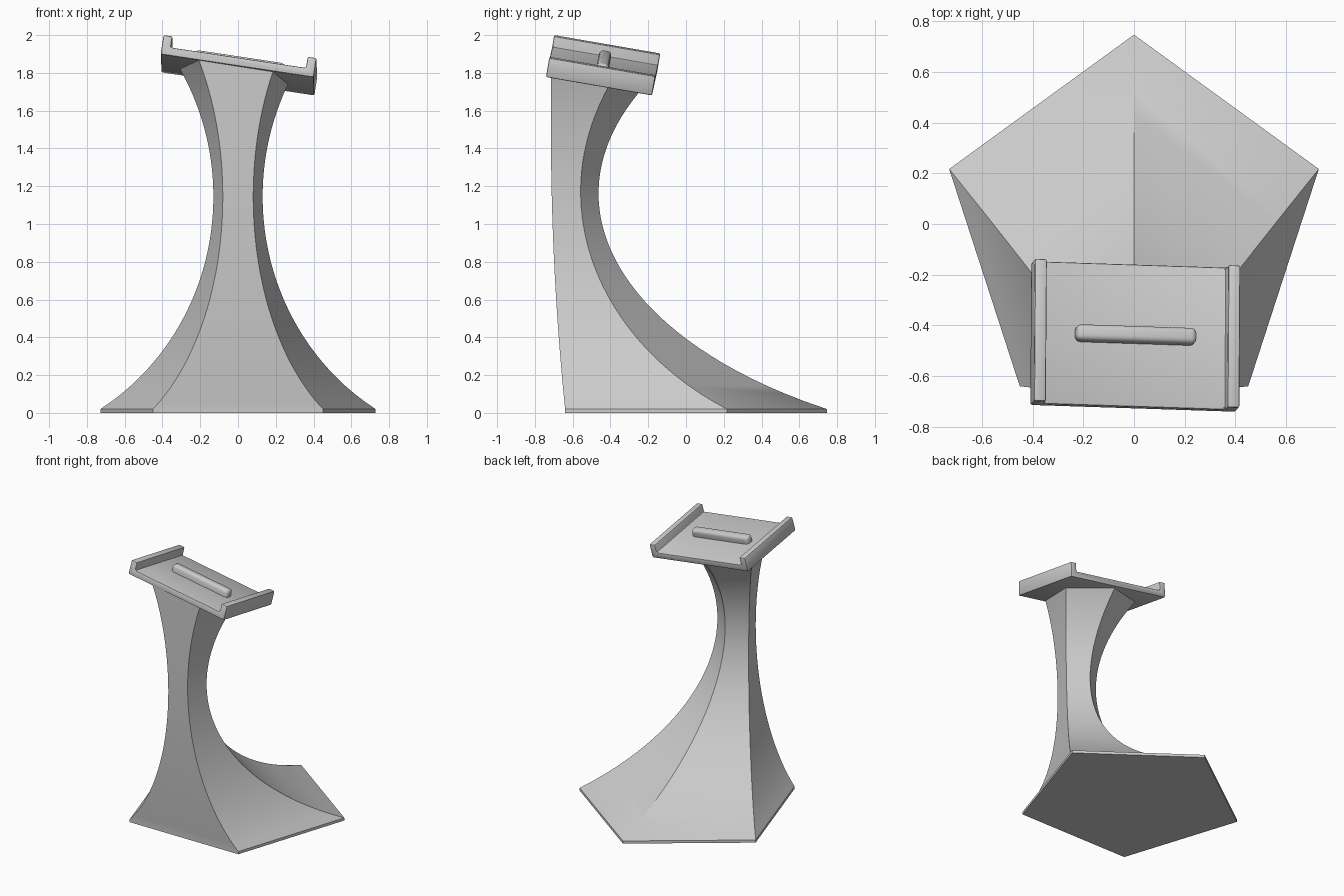
import bpy
import bmesh
import math
from mathutils import Matrix, Vector

cube = bpy.data.objects.get("Cube")
if cube:
    bpy.data.objects.remove(cube, do_unlink=True)

grey = bpy.data.materials.new("plain grey")
grey.use_nodes = True
colour = (0.6, 0.6, 0.6, 1)
grey.diffuse_color = colour
grey.node_tree.nodes["Principled BSDF"].inputs["Base Color"].default_value = colour

# Tilted frame shared by the tray and the top of the pedestal
tilt = (Matrix.Translation((0.004, -0.44, 1.833))
        @ Matrix.Rotation(math.radians(-0.4), 4, 'Z')
        @ Matrix.Rotation(math.radians(-9.8), 4, 'X')
        @ Matrix.Rotation(math.radians(8.7), 4, 'Y'))
THICK, POST = 0.045, 0.06
HALF_X, HALF_Y = 0.41, 0.285


def finish(name, bm, bevel=0, segments=2):
    bmesh.ops.recalc_face_normals(bm, faces=bm.faces)
    mesh = bpy.data.meshes.new(name)
    bm.to_mesh(mesh)
    bm.free()
    mesh.materials.append(grey)
    obj = bpy.data.objects.new(name, mesh)
    bpy.context.collection.objects.link(obj)
    bpy.ops.object.select_all(action='DESELECT')
    obj.select_set(True)
    bpy.context.view_layer.objects.active = obj
    if bevel:
        mod = obj.modifiers.new("soft edges", 'BEVEL')
        mod.width = bevel
        mod.segments = segments
        bpy.ops.object.modifier_apply(modifier=mod.name)
    bpy.ops.object.shade_smooth_by_angle(angle=math.radians(30))
    return obj


# Pedestal: five-sided rings whose radius follows a circular arc
def radius(z):
    return 0.137 + 1.32 - math.sqrt(1.32 ** 2 - (z - 1.145) ** 2)


def front(z):
    return -0.715 + 0.077 * (max(1.5 - z, 0) / 1.5) ** 2


def ring(bm, z, shape_z):
    r = radius(shape_z)
    cy = front(shape_z) + r * math.cos(math.pi / 5)
    return [bm.verts.new((r * math.sin(k * math.tau / 5),
                          cy + r * math.cos(k * math.tau / 5), z))
            for k in range(5)]


bm = bmesh.new()
steps = 48
rings = [ring(bm, 0, 0.02)]
rings += [ring(bm, z, z) for z in (0.02 + 1.96 * i / steps for i in range(steps + 1))]
for low, high in zip(rings, rings[1:]):
    for k in range(5):
        n = (k + 1) % 5
        bm.faces.new((low[k], low[n], high[n], high[k]))
bm.faces.new(rings[0])
# Trim the top inside the tilted tray floor
cut = bmesh.ops.bisect_plane(
    bm, geom=bm.verts[:] + bm.edges[:] + bm.faces[:],
    plane_co=tilt @ Vector((0, 0, -THICK * 0.8)),
    plane_no=tilt.to_3x3() @ Vector((0, 0, 1)), clear_outer=True)
rim = [e for e in cut["geom_cut"] if isinstance(e, bmesh.types.BMEdge)]
bmesh.ops.contextual_create(bm, geom=rim)
finish("pedestal", bm)

# Tray: channel profile with a raised rail at each end
bm = bmesh.new()
inner = HALF_X - 0.048
right = [(HALF_X, -THICK), (HALF_X, POST), (inner, POST), (inner, 0)]
profile = right + [(-x, z) for x, z in reversed(right)]
face = bm.faces.new([bm.verts.new((x, -HALF_Y, z)) for x, z in profile])
out = bmesh.ops.extrude_face_region(bm, geom=[face])
bmesh.ops.translate(bm, vec=(0, 2 * HALF_Y, 0),
                    verts=[v for v in out["geom"] if isinstance(v, bmesh.types.BMVert)])
finish("tray", bm, 0.008).matrix_world = tilt

# Rounded bar across the middle of the tray
bm = bmesh.new()
bmesh.ops.create_cube(bm, size=1, matrix=Matrix.Translation((0, 0, 0.015))
                      @ Matrix.Diagonal((0.48, 0.065, 0.075, 1)))
finish("rest_bar", bm, 0.022, 4).matrix_world = tilt
